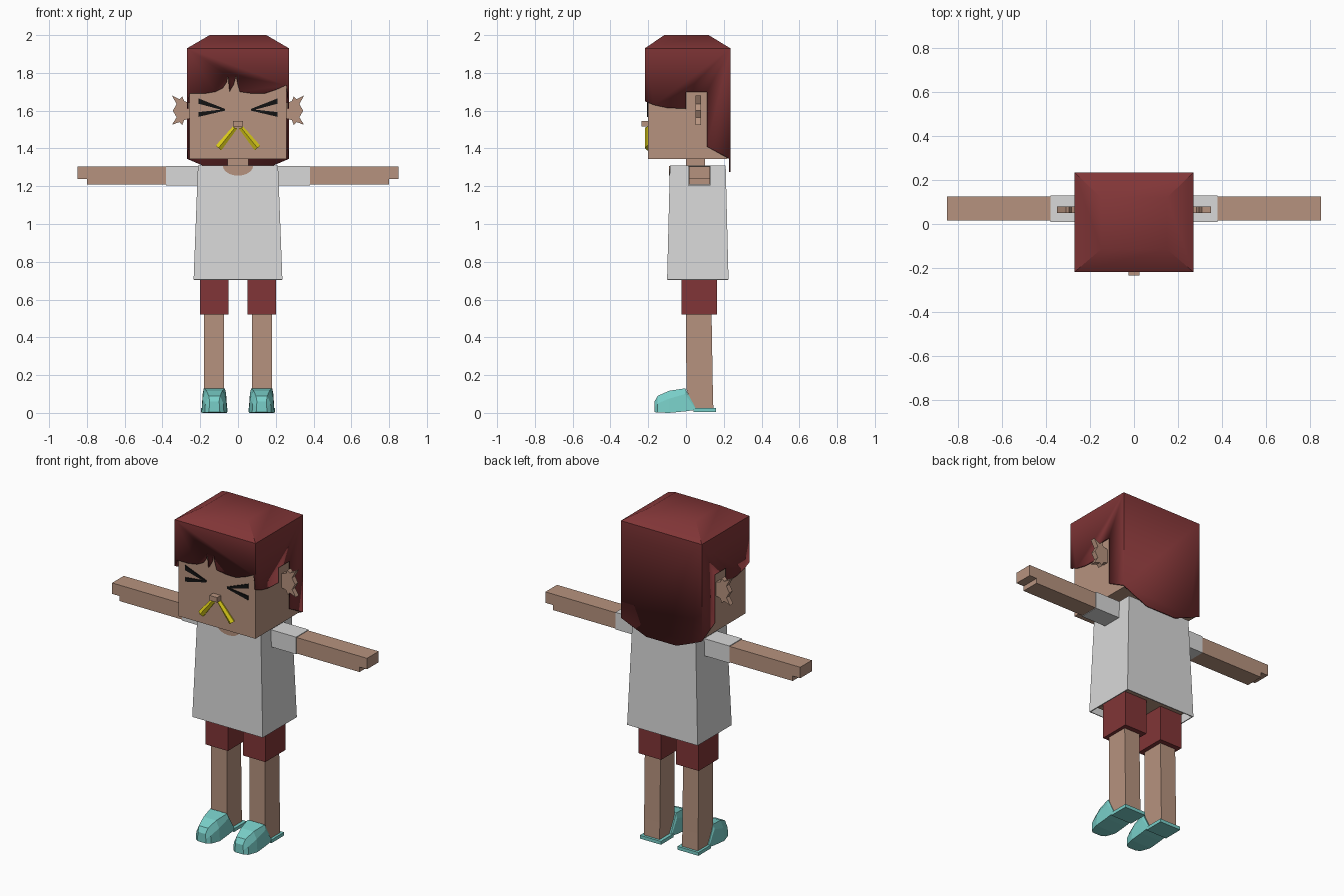
import bpy, bmesh, math

cube = bpy.data.objects.get("Cube")
if cube:
    bpy.data.objects.remove(cube, do_unlink=True)


def material(name, rgb):
    m = bpy.data.materials.new(name)
    m.use_nodes = True
    color = (*rgb, 1)
    m.diffuse_color = color
    m.node_tree.nodes["Principled BSDF"].inputs["Base Color"].default_value = color
    return m


SKIN = material("skin", (.47, .29, .21))
HAIR = material("dark_red", (.22, .036, .038))
WHITE = material("shirt_white", (.69, .69, .69))
TEAL = material("shoe_teal", (.19, .62, .58))
YELLOW = material("yellow", (.7, .6, .01))
BLACK = material("black", (.006, .006, .006))


def build(name, polygons, mat, mirror=False, thickness=0):
    """Make a welded mesh from polygons given as lists of points."""
    bm = bmesh.new()
    for poly in polygons:
        bm.faces.new([bm.verts.new(p) for p in poly])
    bmesh.ops.remove_doubles(bm, verts=bm.verts, dist=.0001)
    bmesh.ops.recalc_face_normals(bm, faces=bm.faces)
    me = bpy.data.meshes.new(name)
    bm.to_mesh(me)
    bm.free()
    me.materials.append(mat)
    ob = bpy.data.objects.new(name, me)
    bpy.context.collection.objects.link(ob)
    if mirror:
        ob.modifiers.new("Mirror", "MIRROR").use_mirror_merge = False
    if thickness:
        mod = ob.modifiers.new("Solidify", "SOLIDIFY")
        mod.thickness = thickness
        mod.offset = -1
    return ob


def loft(name, rings, mat, mirror=False, caps=(True, True), thickness=0):
    """Skin a list of matching rings."""
    polys = []
    for a, b in zip(rings, rings[1:]):
        n = len(a)
        polys += [[a[i], a[(i + 1) % n], b[(i + 1) % n], b[i]] for i in range(n)]
    polys += [r for r, cap in zip((rings[0], rings[-1]), caps) if cap]
    return build(name, polys, mat, mirror, thickness)


def rect(x0, x1, y0, y1, z):
    return [(x0, y0, z), (x1, y0, z), (x1, y1, z), (x0, y1, z)]


def box(name, x, y, z, mat, mirror=False):
    return loft(name, [rect(*x, *y, z[0]), rect(*x, *y, z[1])], mat, mirror)


def slab(name, outline, y0, y1, mat, mirror=False):
    """Extrude an x-z outline along y."""
    return loft(name, [[(x, y, z) for x, z in outline] for y in (y0, y1)], mat, mirror)


# Head, nose and neck
box("head", (-.256, .256), (-.2, .22), (1.345, 1.9), SKIN)
box("nose", (-.026, .026), (-.235, -.195), (1.515, 1.545), SKIN)
box("neck", (-.055, .055), (0, .1), (1.25, 1.36), SKIN)

# Spiky ears
slab("ear", [(.25, 1.64), (.285, 1.65), (.295, 1.675), (.31, 1.66), (.35, 1.68),
             (.325, 1.635), (.345, 1.6), (.325, 1.565), (.35, 1.525), (.31, 1.54),
             (.295, 1.525), (.285, 1.55), (.25, 1.56)], .05, .08, SKIN, True)

# Squeezed-shut eyes
slab("eye_upper", [(.21, 1.665), (.07, 1.61), (.07, 1.6), (.21, 1.637)],
     -.206, -.199, BLACK, True)
slab("eye_lower", [(.21, 1.592), (.085, 1.606), (.07, 1.6), (.21, 1.567)],
     -.206, -.199, BLACK, True)

# Runny nose drips with a raised ridge
outer, inner = [(.028, 1.515), (.118, 1.415)], [(.004, 1.505), (.088, 1.39)]
rings = []
for (ax, az), (bx, bz) in zip(outer, inner):
    rings.append([(ax, -.199, az), (ax, -.207, az),
                  ((ax + bx) / 2, -.217, (az + bz) / 2), (bx, -.207, bz), (bx, -.199, bz)])
loft("nose_drip", rings, YELLOW, True)

# Hair: four cut panels and a raised crown
W, F, B, TOP = .27, -.218, .235, 1.93
fringe = [(-W, 1.65), (-.255, 1.69), (-.18, 1.69), (-.12, 1.7), (-.08, 1.72),
          (-.06, 1.75), (-.053, 1.785), (-.045, 1.7), (-.022, 1.74), (-.01, 1.785),
          (-.002, 1.74), (.01, 1.7), (.08, 1.69), (.14, 1.69), (.2, 1.71),
          (.255, 1.735), (W, 1.65)]
side = [(F, 1.65), (-.17, 1.63), (-.1, 1.615), (0, 1.61), (0, 1.7), (.11, 1.7),
        (.11, 1.41), (B, 1.345)]
nape = [(-W, 1.345), (-.2, 1.315), (-.1, 1.275), (.1, 1.275), (.2, 1.315), (W, 1.345)]
rim = rect(-W, W, F, B, TOP)
crown = rect(-.15, .15, -.115, .12, 2)
panels = [[(x, F, z) for x, z in fringe] + [rim[1], rim[0]],
          [(x, B, z) for x, z in nape] + [rim[2], rim[3]],
          [(W, y, z) for y, z in side] + [rim[2], rim[1]],
          [(-W, y, z) for y, z in side] + [rim[3], rim[0]],
          crown]
panels += [[rim[i], rim[(i + 1) % 4], crown[(i + 1) % 4], crown[i]] for i in range(4)]
hair = build("hair", panels, HAIR, thickness=.008)
bpy.context.view_layer.objects.active = hair
hair.select_set(True)
bpy.ops.object.shade_smooth_by_angle(angle=math.radians(40))
hair.select_set(False)

# Shirt, open at the hem, with the body inside
loft("shirt", [rect(-.235, .235, -.1, .225, .705), rect(-.212, .212, -.085, .21, 1.31)],
     WHITE, caps=(False, True), thickness=.008)
box("body", (-.2, .2), (-.07, .19), (.73, 1.2), SKIN)
box("sleeve", (.2, .38), (.01, .13), (1.205, 1.308), WHITE, True)

# Round neckline
arc = [math.pi * i / 10 for i in range(11)]
slab("neckline", [(.08 * math.cos(a), 1.308 - .052 * math.sin(a)) for a in arc],
     -.091, -.084, SKIN)

# Arms with stepped hands
slab("arm", [(.37, 1.208), (.8, 1.208), (.8, 1.238), (.85, 1.238), (.85, 1.304),
             (.37, 1.304)], .015, .126, SKIN, True)

# Shorts and legs
box("shorts_leg", (.05, .2), (-.025, .165), (.52, .74), HAIR, True)
loft("leg", [rect(.075, .18, .045, .145, .015), rect(.075, .18, .002, .142, .125),
             rect(.075, .18, 0, .135, .54)], SKIN, True)

# Shoes: heel plate and faceted toe
box("shoe_heel", (.055, .195), (.04, .16), (.005, .025), TEAL, True)
sections = [  # y, floor, side height, top height, floor width, side width, top width
    (-.167, .004, .03, .06, .028, .027, .025),
    (-.15, .002, .05, .09, .05, .048, .03),
    (-.09, 0, .075, .117, .068, .062, .042),
    (-.005, .008, .1, .13, .068, .062, .056),
    (.05, .016, .022, .027, .068, .066, .06)]
rings = []
for y, z0, z1, z2, w0, w1, w2 in sections:
    half = [(w0, z0), (w1, z1), (w2, z2)]
    ring = half + [(-w, z) for w, z in reversed(half)]
    rings.append([(.125 + w, y, z) for w, z in ring])
loft("shoe_toe", rings, TEAL, True)
